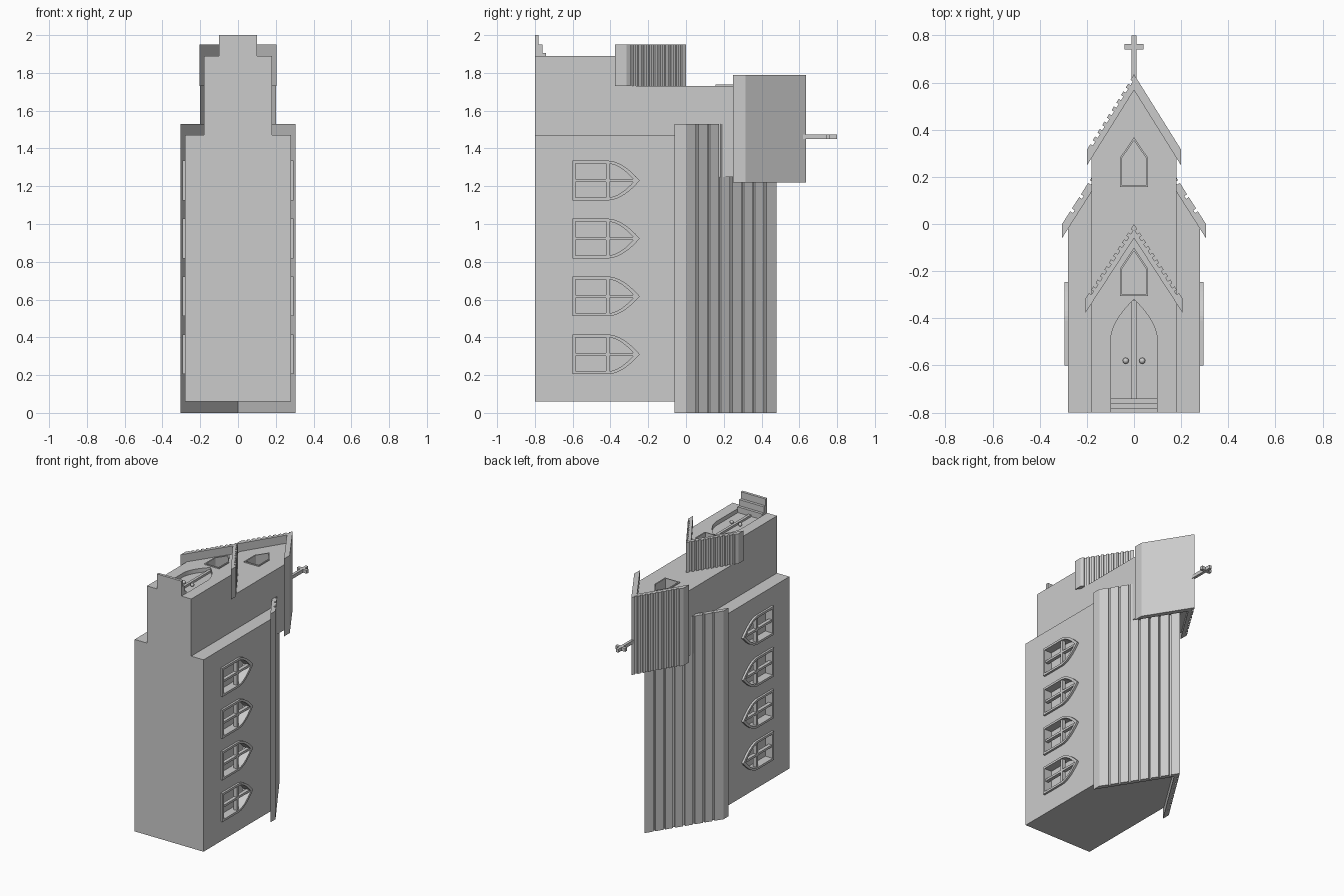
import bpy, bmesh, math
from mathutils import Vector

if "Cube" in bpy.data.objects:
    bpy.data.objects.remove(bpy.data.objects["Cube"])

grey = bpy.data.materials.new("stone grey")
grey.diffuse_color = (0.6, 0.6, 0.6, 1)
grey.use_nodes = True
grey.node_tree.nodes["Principled BSDF"].inputs["Base Color"].default_value = grey.diffuse_color


def front(p, d):               # profile (x, y), depth along z
    return Vector((p[0], p[1], d))


def side(sx, zc):              # profile (z offset, y), depth along x
    return lambda p, d: Vector((sx * d, p[1], zc + p[0]))


def finish(name, bm):
    bmesh.ops.recalc_face_normals(bm, faces=bm.faces)
    me = bpy.data.meshes.new(name)
    bm.to_mesh(me)
    bm.free()
    me.materials.append(grey)
    ob = bpy.data.objects.new(name, me)
    bpy.context.collection.objects.link(ob)
    return ob


def prism(name, pts, d0, d1, put=front):
    bm = bmesh.new()
    a = [bm.verts.new(put(p, d0)) for p in pts]
    b = [bm.verts.new(put(p, d1)) for p in pts]
    bm.faces.new(a)
    bm.faces.new(b[::-1])
    for i in range(len(pts)):
        j = (i + 1) % len(pts)
        bm.faces.new((a[i], a[j], b[j], b[i]))
    return finish(name, bm)


def ring(name, outer, inner, d0, d1, put=front):
    bm = bmesh.new()
    loops = [[bm.verts.new(put(p, d)) for p in pts]
             for pts, d in ((outer, d0), (outer, d1), (inner, d1), (inner, d0))]
    n = len(outer)
    for k in range(4):
        a, b = loops[k], loops[(k + 1) % 4]
        for i in range(n):
            j = (i + 1) % n
            bm.faces.new((a[i], a[j], b[j], b[i]))
    return finish(name, bm)


def rect(x0, x1, y0, y1):
    return [(x0, y0), (x1, y0), (x1, y1), (x0, y1)]


def arch(w, y0, spring, apex, n=1, p=1.8):
    curve = [(w * (1 - (i / n) ** p), spring + (apex - spring) * i / n) for i in range(n + 1)]
    return [(-w, y0), (w, y0)] + curve + [(-x, y) for x, y in curve[-2::-1]]


def gable(w, y0, eave, apex):
    return [(-w, y0), (w, y0), (w, eave), (0, apex), (-w, eave)]


def cut(target, cutter):
    mod = target.modifiers.new("cut", 'BOOLEAN')
    mod.operation, mod.solver, mod.object = 'DIFFERENCE', 'EXACT', cutter
    bpy.context.view_layer.objects.active = target
    bpy.ops.object.modifier_apply(modifier=mod.name)
    bpy.data.objects.remove(cutter)


def roof(name, w, eave, apex, thick, z0, z1, pitch, depth, ribbed=(-1, 1)):
    """Two sloping slabs with grooves running along the ridge."""
    for s in (-1, 1):
        run = Vector((-w, apex - eave))
        inward = Vector((-run.y, run.x)).normalized() * depth
        if inward.y > 0:
            inward = -inward
        pts = [(w, eave - thick), (w, eave)]
        if s in ribbed:
            n = round((apex - eave) / pitch)
            g = 0.1 if pitch > 0.05 else 0.25
            for i in range(1, n):
                p0 = Vector((w, eave)) + run * ((i - g) / n)
                p1 = Vector((w, eave)) + run * ((i + g) / n)
                pts += [tuple(q) for q in (p0, p0 + inward, p1 + inward, p1)]
        pts += [(0, apex), (0, apex - thick)]
        prism(name, [(s * x, y) for x, y in pts], z0, z1)


# Walls
nave = prism("nave_walls", gable(0.28, -0.8, -0.02, 0.43), 0.06, 1.47)
tower = prism("tower_walls", gable(0.18, -0.8, 0.295, 0.575), 1.25, 1.73)
porch = prism("porch_walls", gable(0.18, -0.8, -0.335, -0.055), 1.70, 1.89)

# Roofs
roof("nave_roof", 0.305, 0.0, 0.48, 0.06, 0, 1.53, 0.06, 0.014)
roof("tower_roof", 0.2, 0.315, 0.635, 0.067, 1.22, 1.79, 0.032, 0.012, ribbed=(-1,))
roof("porch_roof", 0.205, -0.315, 0.0, 0.06, 1.73, 1.95, 0.0286, 0.012)

# Side windows: recess, frame, glazing bars
for s in (-1, 1):
    for zc in (0.31, 0.617, 0.923, 1.23):
        put = side(s, zc)
        outer = arch(0.105, -0.6, -0.41, -0.245, 8)
        inner = arch(0.089, -0.585, -0.41, -0.272, 8)
        cut(nave, prism("window_cutter", inner, 0.235, 0.30, put))
        ring("side_window_frame", outer, inner, 0.27, 0.295, put)
        prism("side_window_crossbar", rect(-0.092, 0.092, -0.424, -0.406), 0.262, 0.288, put)
        prism("side_window_mullion", rect(-0.008, 0.008, -0.59, -0.27), 0.262, 0.288, put)

# Gable windows on porch and tower
for wall, y0, spring, apex, z in ((porch, -0.305, -0.19, -0.1, 1.89), (tower, 0.157, 0.28, 0.368, 1.73)):
    outer = arch(0.06, y0, spring, apex)
    inner = arch(0.051, y0 + 0.007, spring, apex - 0.014)
    cut(wall, prism("gable_cutter", inner, z - 0.09, z + 0.02))
    ring("gable_window_frame", outer, inner, z - 0.02, z + 0.008)

# Door: recessed pointed opening with two leaves, centre post and knobs
opening = arch(0.1, -0.745, -0.5, -0.32, 10, 1.9)
cut(porch, prism("door_cutter", opening, 1.86, 1.92))
prism("door_centre_post", rect(-0.01, 0.01, -0.745, -0.325), 1.85, 1.875)
for s in (-1, 1):
    bm = bmesh.new()
    bmesh.ops.create_uvsphere(bm, u_segments=16, v_segments=10, radius=0.013)
    bmesh.ops.translate(bm, verts=bm.verts, vec=(s * 0.035, -0.58, 1.872))
    for f in bm.faces:
        f.smooth = True
    finish("door_knob", bm)

# Entrance steps
for i, z in enumerate((2.0, 1.95, 1.905)):
    prism("step", rect(-0.1, 0.1, -0.8 + 0.02 * i, -0.78 + 0.02 * i), 1.87, z)

# Spire cross
prism("cross_post", rect(-0.01, 0.01, 0.61, 0.8), 1.45, 1.475)
prism("cross_arm", rect(-0.04, 0.04, 0.74, 0.763), 1.45, 1.475)
